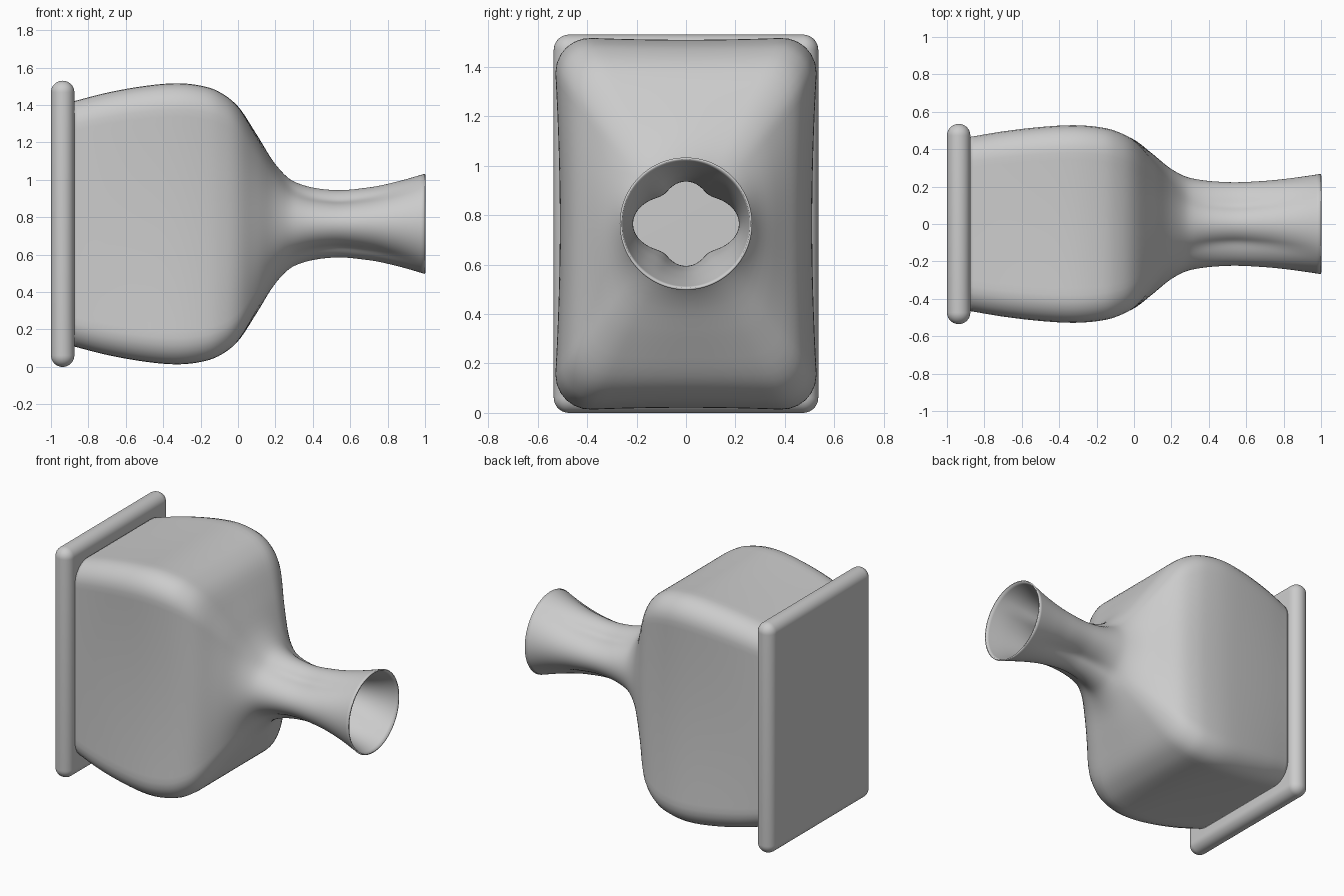
import bpy, bmesh, math

cube = bpy.data.objects.get("Cube")
if cube:
    bpy.data.objects.remove(cube, do_unlink=True)

MID_Z = 0.765                  # height of the central axis
HALF_Y, HALF_Z, CORNER = 0.465, 0.655, 0.13
MOUTH_R = 0.268
SIDES, RINGS = 128, 80

grey = bpy.data.materials.new("plain grey")
grey.use_nodes = True
grey.diffuse_color = (0.6, 0.6, 0.6, 1)
grey.node_tree.nodes["Principled BSDF"].inputs["Base Color"].default_value = (0.6, 0.6, 0.6, 1)

# Blend along the axis: 1 is the rectangle, 0 the circle, with overshoot both ways
BLEND = [(-0.88, 1.0), (-0.7, 1.11), (-0.5, 1.195), (-0.33, 1.23), (-0.2, 1.2),
         (-0.1, 1.12), (0.0, 0.93), (0.1, 0.54), (0.2, 0.13), (0.3, -0.11),
         (0.5, -0.225), (0.7, -0.19), (0.85, -0.11), (1.0, 0.0)]


def slope(i):
    a, b = BLEND[max(i - 1, 0)], BLEND[min(i + 1, len(BLEND) - 1)]
    return (b[1] - a[1]) / (b[0] - a[0])


def blend_at(x):
    i = max(k for k in range(len(BLEND) - 1) if BLEND[k][0] <= x + 1e-9)
    (x0, w0), (x1, w1) = BLEND[i], BLEND[i + 1]
    h = x1 - x0
    t = (x - x0) / h
    s = t * t * (3 - 2 * t)
    return (w0 * (1 - s) + w1 * s + h * slope(i) * t * (1 - t) ** 2
            - h * slope(i + 1) * t * t * (1 - t))


def rect_quarter(f):
    """Point at fraction f of a rounded rectangle's first quarter, by length."""
    up, across, arc = HALF_Z - CORNER, HALF_Y - CORNER, CORNER * math.pi / 2
    d = f * (up + across + arc)
    if d < up:
        return HALF_Y, d
    if d < up + arc:
        a = (d - up) / CORNER
        return across + CORNER * math.cos(a), up + CORNER * math.sin(a)
    return across - (d - up - arc), HALF_Z


def section(x):
    w, points = blend_at(x), []
    for k in range(SIDES):
        angle = 2 * math.pi * k / SIDES
        c, s = math.cos(angle), math.sin(angle)
        f = math.atan2(abs(s), abs(c)) / (math.pi / 2)
        ry, rz = rect_quarter(f)
        y = w * ry + (1 - w) * MOUTH_R * abs(c)
        z = w * rz + (1 - w) * MOUTH_R * abs(s)
        points.append((x, math.copysign(y, c), MID_Z + math.copysign(z, s)))
    return points


def finish(name, bm):
    bmesh.ops.recalc_face_normals(bm, faces=bm.faces)
    mesh = bpy.data.meshes.new(name)
    bm.to_mesh(mesh)
    bm.free()
    obj = bpy.data.objects.new(name, mesh)
    bpy.context.collection.objects.link(obj)
    mesh.materials.append(grey)
    bpy.ops.object.select_all(action='DESELECT')
    obj.select_set(True)
    bpy.context.view_layer.objects.active = obj
    bpy.ops.object.shade_smooth_by_angle(angle=math.radians(35))
    return obj


# Hollow body lofted into the neck; walls are modelled as an outer and inner skin
bm = bmesh.new()
first, last = BLEND[0][0], BLEND[-1][0]
rings = [[bm.verts.new(p) for p in section(first + (last - first) * i / RINGS)]
         for i in range(RINGS + 1)]
for a, b in zip(rings, rings[1:]):
    for k in range(SIDES):
        n = (k + 1) % SIDES
        bm.faces.new((a[k], a[n], b[n], b[k]))
body = finish("body_and_neck", bm)
wall = body.modifiers.new("wall", 'SOLIDIFY')
wall.thickness = 0.009
wall.offset = -1

# End plate with fully rounded rim
bm = bmesh.new()
bmesh.ops.create_cube(bm, size=1)
for v in bm.verts:
    v.co = (-0.9375 + v.co.x * 0.125, v.co.y * 1.07, MID_Z + v.co.z * 2 * MID_Z)
bmesh.ops.bevel(bm, geom=bm.edges[:], offset=0.062, offset_type='OFFSET',
                segments=10, profile=0.5, affect='EDGES')
finish("end_plate", bm)
